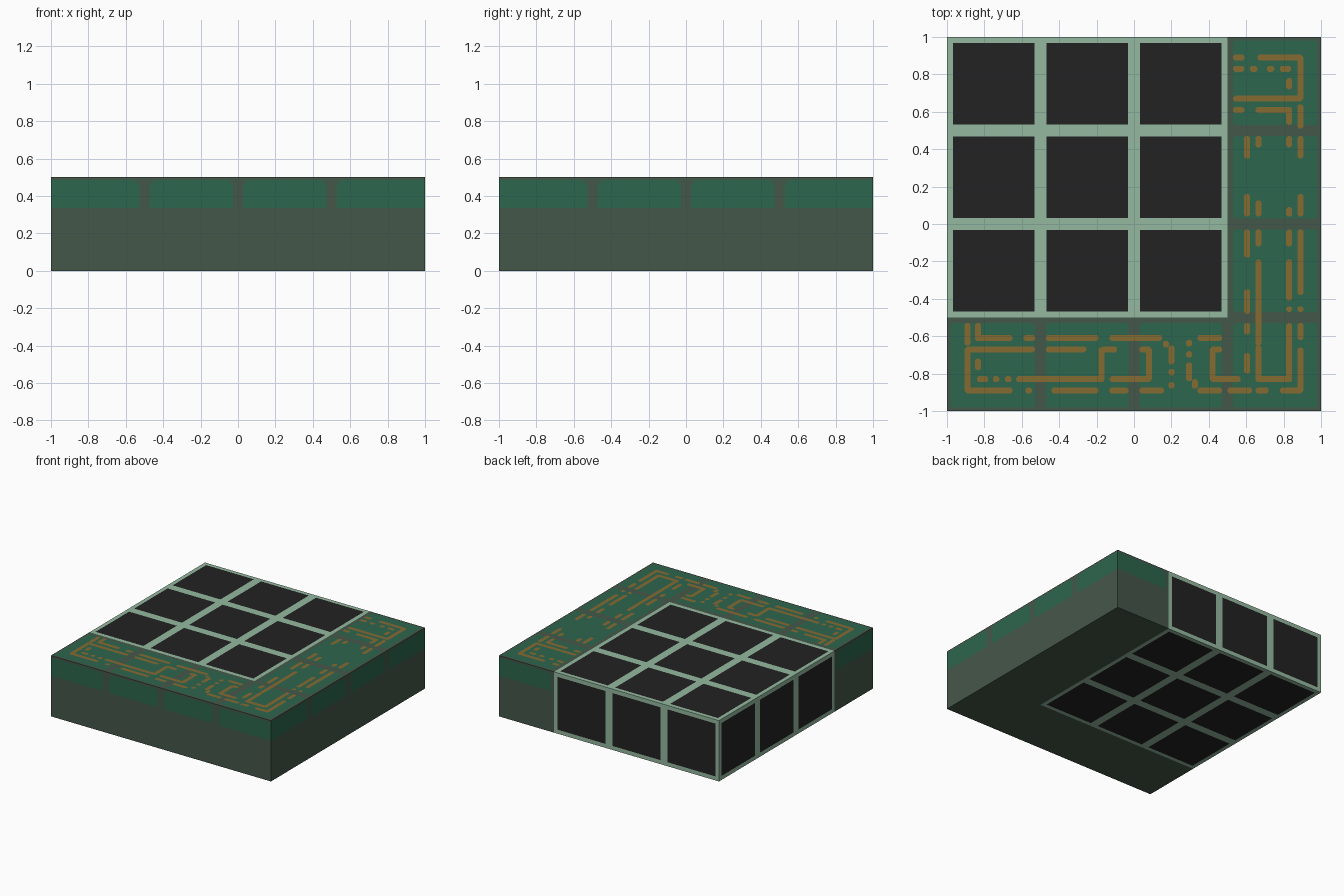
import bpy, bmesh
from mathutils import Vector

if "Cube" in bpy.data.objects:
    bpy.data.objects.remove(bpy.data.objects["Cube"])


def material(name, rgb):
    m = bpy.data.materials.new(name)
    lin = [(c / 255 / 12.92) if c < 11 else ((c / 255 + 0.055) / 1.055) ** 2.4 for c in rgb]
    m.diffuse_color = (*lin, 1)
    m.use_nodes = True
    m.node_tree.nodes["Principled BSDF"].inputs["Base Color"].default_value = m.diffuse_color
    return m


CASING = material("grey green casing", (69, 87, 73))
FRAME = material("pale green frame", (148, 185, 160))
CELL = material("black cell", (34, 34, 34))
BOARD = material("board green", (44, 102, 77))
COPPER = material("copper trace", (133, 107, 50))

X, Y, Z = Vector((1, 0, 0)), Vector((0, 1, 0)), Vector((0, 0, 1))


def finish(bm, name, mats):
    me = bpy.data.meshes.new(name)
    bm.to_mesh(me)
    bm.free()
    for m in mats:
        me.materials.append(m)
    ob = bpy.data.objects.new(name, me)
    bpy.context.collection.objects.link(ob)
    return ob


def plate(bm, origin, u, v, a0, a1, b0, b1, cuts):
    """Flat rectangle facing u x v; cuts = corner chamfers (bl, br, tr, tl)."""
    bl, br, tr, tl = cuts
    pts = [(a0, b0 + bl), (a0 + bl, b0), (a1 - br, b0), (a1, b0 + br),
           (a1, b1 - tr), (a1 - tr, b1), (a0 + tl, b1), (a0, b1 - tl)]
    loop = [p for i, p in enumerate(pts) if p != pts[i - 1]]
    bm.faces.new([bm.verts.new(origin + u * a + v * b) for a, b in loop])


# Slab split into half-unit squares; the back left 3 x 3 becomes framed dark cells
bm = bmesh.new()
bmesh.ops.create_cube(bm, size=1)
for v in bm.verts:
    v.co = Vector((v.co.x * 2, v.co.y * 2, v.co.z * 0.5 + 0.25))
for axis in (X, Y):
    for c in (-0.5, 0, 0.5):
        bmesh.ops.bisect_plane(bm, geom=bm.verts[:] + bm.edges[:] + bm.faces[:],
                               plane_co=axis * c, plane_no=axis)
framed = []
for f in bm.faces:
    c = f.calc_center_median()
    if c.x < 0.5 and c.y > -0.5:
        f.material_index = 1
        framed.append(f)
bmesh.ops.inset_individual(bm, faces=framed, thickness=0.033, use_even_offset=True)
for f in framed:
    f.material_index = 2
finish(bm, "slab_with_cells", [CASING, FRAME, CELL])

# Green boards round the upper edge of the sides
bm = bmesh.new()
OUT = 1.0015
sides = [(-Y, X, range(4)), (X, Y, range(4)), (Y, -X, [0]), (-X, -Y, [3])]
for normal, u, cells in sides:
    for i in cells:
        s = -1 + 0.5 * i
        a0 = s if i == 0 else s + 0.027
        a1 = s + 0.5 if i == 3 else s + 0.473
        plate(bm, normal * OUT, u, Z, a0, a1, 0.335, 0.485,
              (0, 0, 0 if i == 3 else 0.025, 0 if i == 0 else 0.025))
finish(bm, "side_boards", [BOARD])

# Green boards on the L-shaped part of the top
bm = bmesh.new()
for i in range(4):
    for j in range(4):
        if i < 3 and j > 0:
            continue
        x, y = -1 + 0.5 * i, -1 + 0.5 * j
        plate(bm, Z * 0.5015, X, Y,
              x + (0.018 if i == 0 else 0.03), x + (0.482 if i == 3 else 0.47),
              y + (0.018 if j == 0 else 0.03), y + (0.482 if j == 3 else 0.47), (0.01,) * 4)
finish(bm, "top_boards", [BOARD])

# Copper traces: line position -> spans along the line
rows_right = {
    0.89: [(.53, .59), (.66, .90)],
    0.83: [(.53, .59), (.62, .66), (.71, .75), (.78, .84)],
    0.67: [(.53, .90)],
    0.61: [(.53, .59), (.65, .845)],
    -0.83: [(.65, .845)],
    -0.89: [(.65, .72), (.78, .90)],
}
rows_front = {
    -0.61: [(-.85, -.65), (-.59, -.53), (-.47, -.19), (-.13, .15), (.34, .47)],
    -0.67: [(-.90, -.53), (-.47, -.255), (-.175, -.09), (.03, .09), (.41, .47)],
    -0.83: [(-.84, -.78), (-.755, -.72), (-.69, -.655), (-.63, -.16), (-.13, .09), (.41, .57)],
    -0.89: [(-.90, -.65), (-.58, -.545), (-.44, -.19), (-.13, -.03), (.03, .16),
            (.34, .47), (.50, .63)],
}
cols_right = {
    0.605: [(.35, .47), (.04, .16), (-.18, -.03), (-.48, -.35), (-.59, -.53), (-.80, -.69)],
    0.665: [(.41, .47), (.04, .125), (-.12, -.03), (-.65, -.19), (-.84, -.65)],
    0.83: [(.72, .78), (.53, .625), (.41, .47), (.04, .09), (-.12, -.03), (-.41, -.19),
           (-.47, -.44), (-.84, -.53)],
    0.89: [(.66, .90), (.51, .64), (.35, .47), (.04, .16), (-.12, -.03), (-.38, -.06),
           (-.47, -.44), (-.62, -.53), (-.79, -.66), (-.90, -.73)],
}
cols_front = {
    -0.89: [(-.65, -.53), (-.90, -.66)],
    -0.835: [(-.625, -.53), (-.78, -.72)],
    -0.175: [(-.84, -.66)],
    0.08: [(-.84, -.66)],
    0.17: [(-.66, -.625)],
    0.20: [(-.75, -.65), (-.81, -.775), (-.88, -.845)],
    0.295: [(-.655, -.62), (-.715, -.68), (-.84, -.74)],
    0.325: [(-.88, -.83)],
    0.42: [(-.84, -.66)],
}
bm = bmesh.new()
W = 0.016
for table in (rows_right, rows_front):
    for y, spans in table.items():
        for a, b in spans:
            plate(bm, Z * 0.503, X, Y, a, b, y - W, y + W, (0.009,) * 4)
for table in (cols_right, cols_front):
    for x, spans in table.items():
        for a, b in spans:
            plate(bm, Z * 0.5035, X, Y, x - W, x + W, a, b, (0.009,) * 4)
finish(bm, "copper_traces", [COPPER])
